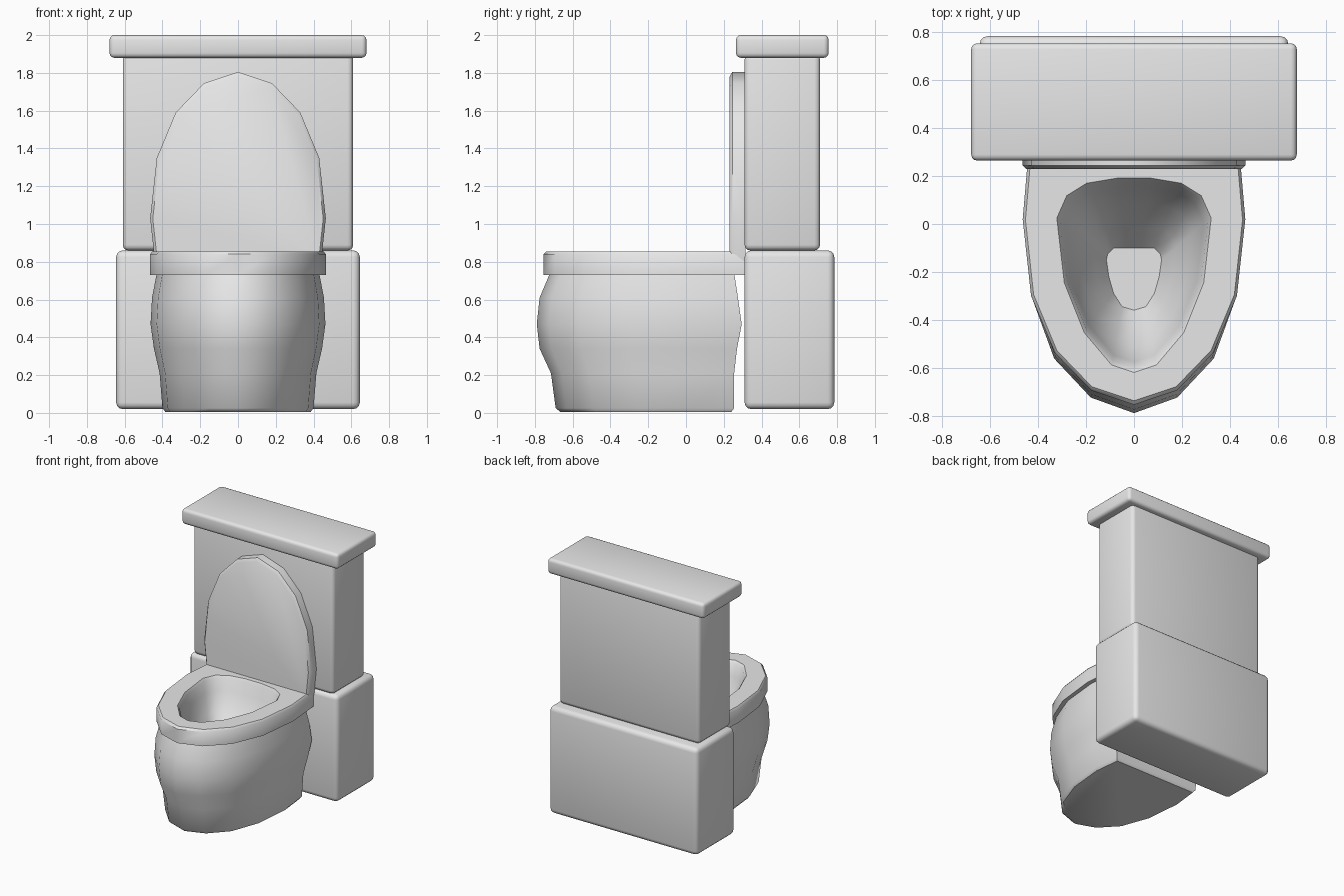
import bpy
import bmesh
from mathutils import Vector

cube = bpy.data.objects.get("Cube")
if cube:
    bpy.data.objects.remove(cube, do_unlink=True)

grey = bpy.data.materials.new("ceramic_grey")
grey.use_nodes = True
grey.diffuse_color = (0.8, 0.8, 0.8, 1)
grey.node_tree.nodes["Principled BSDF"].inputs["Base Color"].default_value = (0.8, 0.8, 0.8, 1)


def finish(name, bm, angle):
    bmesh.ops.recalc_face_normals(bm, faces=bm.faces)
    mesh = bpy.data.meshes.new(name)
    bm.to_mesh(mesh)
    bm.free()
    obj = bpy.data.objects.new(name, mesh)
    bpy.context.collection.objects.link(obj)
    mesh.materials.append(grey)
    bpy.ops.object.select_all(action="DESELECT")
    obj.select_set(True)
    bpy.context.view_layer.objects.active = obj
    bpy.ops.object.shade_smooth_by_angle(angle=angle)
    return obj


def rounded_box(name, low, high, radius):
    low, high = Vector(low), Vector(high)
    bm = bmesh.new()
    bmesh.ops.create_cube(bm, size=1)
    for v in bm.verts:
        v.co = (low + high) / 2 + v.co * (high - low)
    bmesh.ops.bevel(bm, geom=bm.edges[:], offset=radius, segments=3, profile=0.5, affect="EDGES")
    finish(name, bm, 1.2)


def mirrored(half):
    """Close a half outline that starts at the front tip."""
    return half + [(-x, y) for x, y in reversed(half[1:])]


def scaled(ring, factor, centre_y):
    return [(x * factor, centre_y + (y - centre_y) * factor) for x, y in ring]


def loft(name, rings, cap_start=False, cap_end=False, angle=0.75):
    bm = bmesh.new()
    loops = [[bm.verts.new(p) for p in ring] for ring in rings]
    n = len(loops[0])
    for a, b in zip(loops, loops[1:]):
        for i in range(n):
            j = (i + 1) % n
            bm.faces.new((a[i], a[j], b[j], b[i]))
    if cap_start:
        bm.faces.new(loops[0][::-1])
    if cap_end:
        bm.faces.new(loops[-1])
    return finish(name, bm, angle)


def at_height(ring, z):
    return [(x, y, z) for x, y in ring]


# Cistern: lower block, tank and its cover
rounded_box("rear_block", (-0.645, 0.31, 0.02), (0.645, 0.785, 0.86), 0.035)
rounded_box("tank", (-0.61, 0.31, 0.86), (0.61, 0.71, 1.9), 0.03)
rounded_box("tank_cover", (-0.68, 0.265, 1.88), (0.68, 0.755, 2.0), 0.025)

# Pedestal: egg outline stretched to each height (z, front, back, half width)
egg = [(0, 0), (0.39, 0.06), (0.72, 0.21), (0.93, 0.455), (1, 0.77), (0.94, 1)]
levels = [(0.005, -0.665, 0.24, 0.385), (0.025, -0.69, 0.255, 0.4),
          (0.21, -0.715, 0.255, 0.415), (0.34, -0.775, 0.27, 0.445),
          (0.47, -0.79, 0.295, 0.463), (0.61, -0.775, 0.275, 0.455),
          (0.74, -0.72, 0.255, 0.43)]
rings = []
for z, front, back, width in levels:
    half = [(x * width, front + t * (back - front)) for x, t in egg]
    rings.append(at_height(mirrored(half), z))
loft("pedestal", rings, cap_start=True)

# Seat rim flowing into the hollow bowl
side = [(0, -0.755), (0.18, -0.695), (0.33, -0.54), (0.43, -0.3), (0.465, 0.02)]
outer = mirrored(side + [(0.44, 0.31), (0.3, 0.31), (0.12, 0.31)])
hole = mirrored([(0, -0.6), (0.09, -0.57), (0.2, -0.44), (0.28, -0.24),
                 (0.31, 0.02), (0.27, 0.11), (0.19, 0.16), (0.07, 0.18)])
floor = mirrored([(0, -0.36), (0.05, -0.345), (0.085, -0.29), (0.105, -0.22),
                  (0.115, -0.15), (0.11, -0.125), (0.085, -0.1), (0.03, -0.1)])
rings = [at_height(scaled(hole, 1.12, -0.1), 0.73), at_height(outer, 0.73),
         at_height(outer, 0.84), at_height(scaled(outer, 0.975, -0.1), 0.855),
         at_height(scaled(hole, 1.04, -0.1), 0.855)]
for t, z in [(0, 0.835), (0.1, 0.75), (0.35, 0.62), (0.7, 0.5), (1, 0.4)]:
    rings.append([(a[0] + (b[0] - a[0]) * t, a[1] + (b[1] - a[1]) * t, z)
                  for a, b in zip(hole, floor)])
loft("seat_and_bowl", rings, cap_end=True)

# Raised lid resting against the tank
outline = mirrored(side + [(0.44, 0.25)])
rings = []
for y, factor in [(0.23, 0.97), (0.245, 1), (0.315, 1)]:
    rings.append([(x, y, 1.05 - v) for x, v in scaled(outline, factor, 0.1)])
loft("raised_lid", rings, cap_start=True, cap_end=True)
